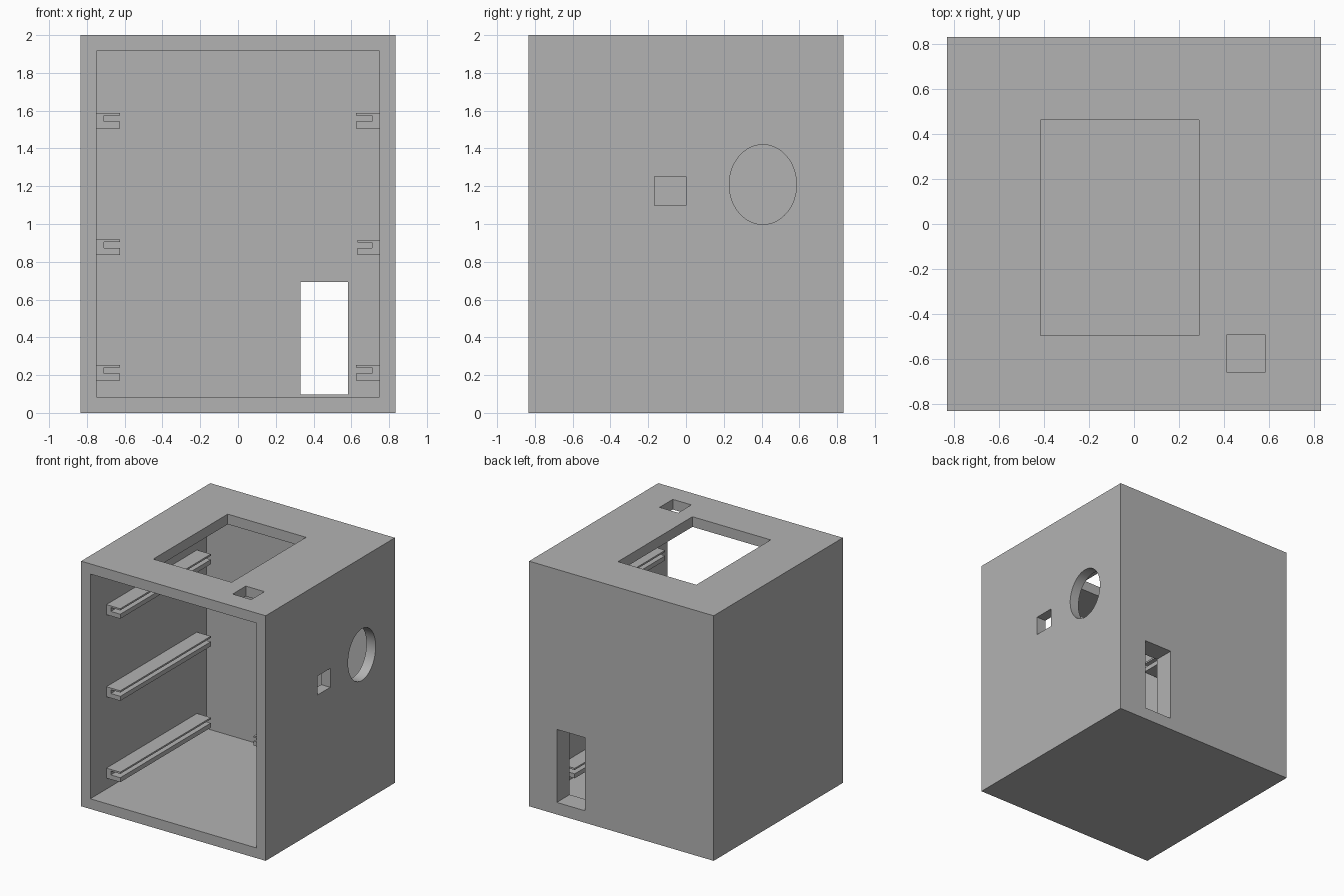
import bpy
import bmesh
from mathutils import Matrix

old = bpy.data.objects.get("Cube")
if old:
    bpy.data.objects.remove(old, do_unlink=True)

grey = bpy.data.materials.new("plain grey")
grey.use_nodes = True
colour = (0.45, 0.45, 0.45, 1)
grey.diffuse_color = colour
grey.node_tree.nodes["Principled BSDF"].inputs["Base Color"].default_value = colour


def add_object(name, bm):
    bmesh.ops.recalc_face_normals(bm, faces=bm.faces)
    mesh = bpy.data.meshes.new(name)
    bm.to_mesh(mesh)
    bm.free()
    mesh.materials.append(grey)
    obj = bpy.data.objects.new(name, mesh)
    bpy.context.collection.objects.link(obj)
    return obj


def box(name, x, y, z):
    """Box spanning the given (low, high) ranges."""
    bm = bmesh.new()
    bmesh.ops.create_cube(bm, size=1)
    for v in bm.verts:
        v.co = [r[0] if c < 0 else r[1] for c, r in zip(v.co, (x, y, z))]
    return add_object(name, bm)


def cut(target, cutter):
    mod = target.modifiers.new(cutter.name, "BOOLEAN")
    mod.operation = "DIFFERENCE"
    mod.solver = "EXACT"
    mod.object = cutter
    cutter.hide_render = True
    cutter.hide_viewport = True
    cutter.display_type = "WIRE"


# Outer case, open at the front
W, T = 0.833, 0.083
case = box("case", (-W, W), (-W, W), (0, 2))
inner = W - T
cut(case, box("cavity_cutter", (-inner, inner), (-1, 0.667), (T, 2 - T)))

# Rectangular openings in the roof, side and back walls
cut(case, box("roof_window_cutter", (-0.417, 0.29), (-0.497, 0.463), (1.8, 2.1)))
cut(case, box("roof_port_cutter", (0.415, 0.583), (-0.662, -0.492), (1.8, 2.1)))
cut(case, box("side_port_cutter", (0.7, 0.9), (-0.167, 0), (1.098, 1.252)))
cut(case, box("back_window_cutter", (0.33, 0.583), (0.6, 0.9), (0.098, 0.694)))

# Oval opening in the side wall
bm = bmesh.new()
bmesh.ops.create_cone(bm, cap_ends=True, segments=64, radius1=1, radius2=1, depth=0.3,
                      matrix=Matrix.Rotation(1.5707963, 4, "Y"))
bmesh.ops.scale(bm, vec=(1, 0.178, 0.211), verts=bm.verts)
bmesh.ops.translate(bm, vec=(0.85, 0.407, 1.209), verts=bm.verts)
for f in bm.faces:
    f.smooth = len(f.verts) == 4
cut(case, add_object("side_oval_cutter", bm))


def rail(name, side, z, height=0.082, width=0.125, start=-0.625):
    """Slotted shelf rail: C-shaped profile extruded along y."""
    wall, tip, slot = inner, inner - width, inner - 0.04
    low, high = z + 0.037, z + height - 0.014
    profile = [(wall, z), (tip, z), (tip, low), (slot, low),
               (slot, high), (tip, high), (tip, z + height), (wall, z + height)]
    bm = bmesh.new()
    face = bm.faces.new([bm.verts.new((side * x, start, h)) for x, h in profile])
    ext = bmesh.ops.extrude_face_region(bm, geom=[face], use_keep_orig=True)
    moved = [g for g in ext["geom"] if isinstance(g, bmesh.types.BMVert)]
    bmesh.ops.translate(bm, vec=(0, 1.167, 0), verts=moved)
    add_object(name, bm)


# Three pairs of rails on the side walls
for level, z in (("lower", 0.172), ("middle", 0.836), ("upper", 1.506)):
    rail(f"right_{level}_rail", -1, z)
    if level == "middle":
        rail("left_middle_rail", 1, z, height=0.079, width=0.118, start=-0.7)
    else:
        rail(f"left_{level}_rail", 1, z)
